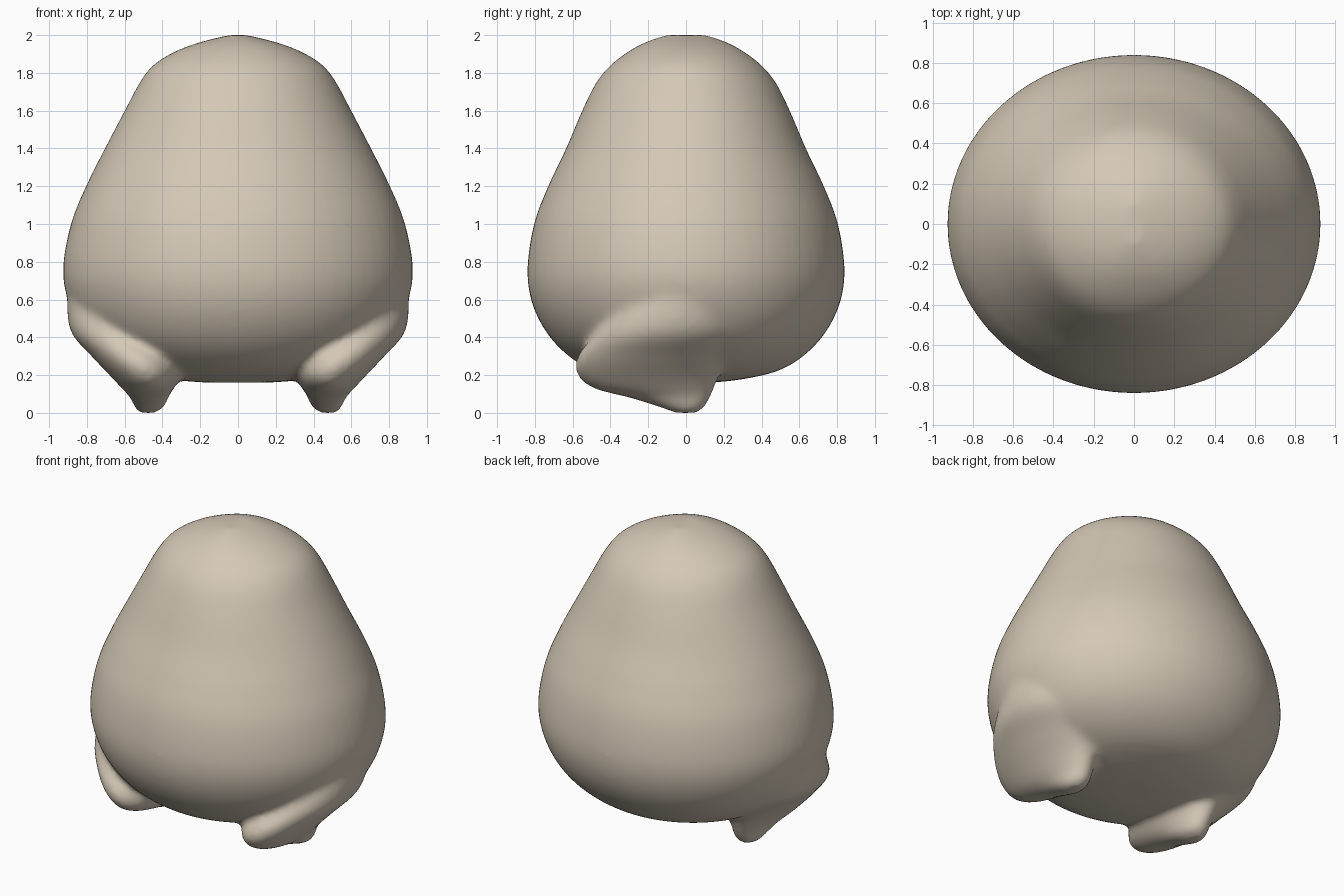
import bpy, bmesh, math

cube = bpy.data.objects.get("Cube")
if cube:
    bpy.data.objects.remove(cube)

# One warm beige for the whole model
beige = bpy.data.materials.new("warm beige")
beige.use_nodes = True
colour = (0.66, 0.58, 0.47, 1)
beige.diffuse_color = colour
beige.node_tree.nodes["Principled BSDF"].inputs["Base Color"].default_value = colour

SIDES = 64
STEPS = 5


def smooth_path(rows):
    """Catmull-Rom interpolation through the section rows."""
    out = []
    for i in range(len(rows) - 1):
        a, b = rows[max(i - 1, 0)], rows[i]
        c, d = rows[i + 1], rows[min(i + 2, len(rows) - 1)]
        for s in range(STEPS):
            t = s / STEPS
            out.append([q + 0.5 * t * (r - p + t * (2 * p - 5 * q + 4 * r - w + t * (3 * (q - r) + w - p)))
                        for p, q, r, w in zip(a, b, c, d)])
    return out + [rows[-1]]


def loft(bm, rows, side=1):
    """Skin ellipses given as z, x min, x max, y min, y max."""
    rings = []
    for z, x0, x1, y0, y1 in smooth_path(rows):
        ring = []
        for k in range(SIDES):
            a = side * math.tau * k / SIDES
            x = (x0 + x1) / 2 + (x1 - x0) / 2 * math.cos(a)
            y = (y0 + y1) / 2 + (y1 - y0) / 2 * math.sin(a)
            ring.append(bm.verts.new((side * x, y, z)))
        rings.append(ring)
    for low, high in zip(rings, rings[1:]):
        for k in range(SIDES):
            n = (k + 1) % SIDES
            bm.faces.new((low[k], low[n], high[n], high[k]))
    bm.faces.new(rings[0][::-1])
    bm.faces.new(rings[-1])


# Egg-shaped body: z, half width, half depth
body = [(0.16, 0.16, 0.12), (0.175, 0.33, 0.28), (0.22, 0.52, 0.48), (0.3, 0.68, 0.62),
        (0.42, 0.81, 0.735), (0.58, 0.895, 0.815), (0.76, 0.927, 0.84), (1.0, 0.885, 0.805),
        (1.2, 0.805, 0.73), (1.4, 0.705, 0.635), (1.6, 0.6, 0.55), (1.75, 0.52, 0.475),
        (1.84, 0.45, 0.4), (1.91, 0.34, 0.31), (1.96, 0.21, 0.22), (2.0, 0.05, 0.11)]

# Foot: z, inner x, outer x, front y, back y
foot = [(0.0, 0.44, 0.52, -0.06, 0.06), (0.03, 0.39, 0.55, -0.14, 0.1),
        (0.08, 0.37, 0.57, -0.3, 0.13), (0.13, 0.34, 0.615, -0.49, 0.15),
        (0.2, 0.3, 0.68, -0.575, 0.175), (0.3, 0.31, 0.775, -0.575, 0.22),
        (0.43, 0.4, 0.885, -0.47, 0.27), (0.6, 0.45, 0.905, -0.34, 0.26),
        (0.8, 0.5, 0.9, -0.2, 0.2)]

bm = bmesh.new()
loft(bm, [(z, -w, w, -d, d) for z, w, d in body])
for side in (1, -1):
    loft(bm, foot, side)
bmesh.ops.recalc_face_normals(bm, faces=bm.faces)
mesh = bpy.data.meshes.new("body_with_feet")
bm.to_mesh(mesh)
bm.free()
mesh.materials.append(beige)
obj = bpy.data.objects.new("body_with_feet", mesh)
bpy.context.collection.objects.link(obj)

# Fuse the parts and soften the joins
fuse = obj.modifiers.new("fuse", "REMESH")
fuse.mode = "VOXEL"
fuse.voxel_size = 0.02
fuse.use_smooth_shade = True
soften = obj.modifiers.new("soften", "SMOOTH")
soften.factor = 0.5
soften.iterations = 14
